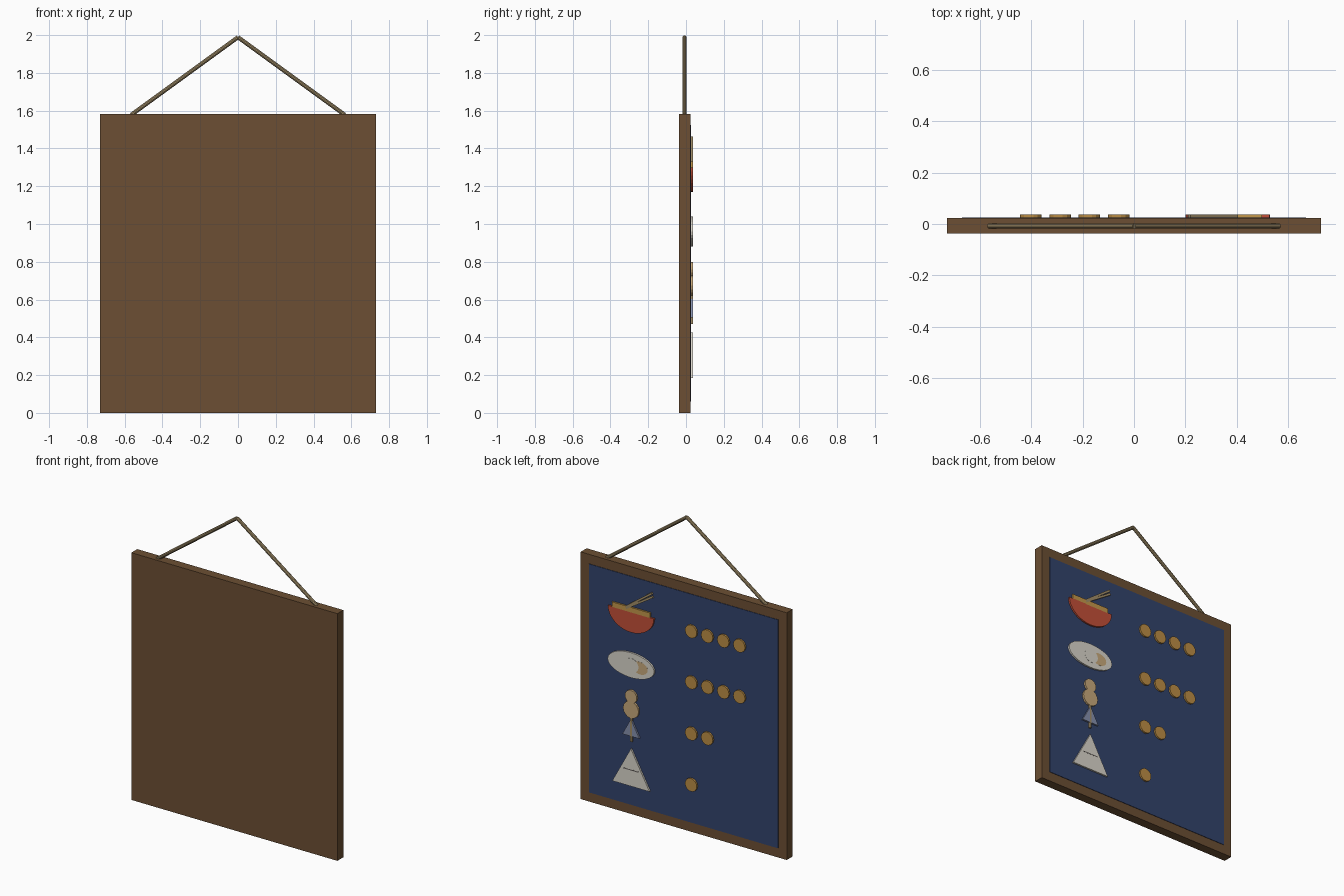
import bpy, bmesh, math
from mathutils import Vector

if "Cube" in bpy.data.objects:
    bpy.data.objects.remove(bpy.data.objects["Cube"])


def mat(name, r, g, b):
    m = bpy.data.materials.new(name)
    m.diffuse_color = (r, g, b, 1)
    m.use_nodes = True
    m.node_tree.nodes["Principled BSDF"].inputs["Base Color"].default_value = m.diffuse_color
    return m


WOOD = mat("brown wood", 0.15, 0.078, 0.033)
BLUE = mat("navy panel", 0.032, 0.056, 0.15)
RED = mat("bowl red", 0.55, 0.08, 0.04)
GOLD = mat("coin gold", 0.50, 0.27, 0.06)
NOODLE = mat("noodle yellow", 0.55, 0.31, 0.07)
WHITE = mat("rice white", 0.70, 0.67, 0.60)
TAN = mat("rope tan", 0.36, 0.27, 0.14)
BEIGE = mat("food beige", 0.58, 0.40, 0.20)
SLATE = mat("slate blue", 0.24, 0.28, 0.42)
DARK = mat("dark strip", 0.12, 0.11, 0.10)

PANEL_Y, ICON_Y = 0.026, 0.037   # panel surface and icon surface


def finish(name, bm, material):
    bmesh.ops.recalc_face_normals(bm, faces=bm.faces)
    me = bpy.data.meshes.new(name)
    bm.to_mesh(me)
    bm.free()
    me.materials.append(material)
    ob = bpy.data.objects.new(name, me)
    bpy.context.collection.objects.link(ob)
    return ob


def plate(name, outline, y0, y1, material):
    """Outline in x/z, extruded along y."""
    bm = bmesh.new()
    face = bm.faces.new([bm.verts.new((x, y0, z)) for x, z in outline])
    ext = bmesh.ops.extrude_face_region(bm, geom=[face])
    verts = [v for v in ext["geom"] if isinstance(v, bmesh.types.BMVert)]
    bmesh.ops.translate(bm, verts=verts, vec=(0, y1 - y0, 0))
    return finish(name, bm, material)


def rect(x0, x1, z0, z1):
    return [(x0, z0), (x1, z0), (x1, z1), (x0, z1)]


def ellipse(x, z, rx, rz, n=20, a0=0.0, a1=math.tau):
    full = abs(a1 - a0 - math.tau) < 1e-6
    steps = n if full else n + 1
    return [(x + rx * math.cos(a0 + (a1 - a0) * i / n),
             z + rz * math.sin(a0 + (a1 - a0) * i / n)) for i in range(steps)]


def bar(p, q, w0, w1):
    """Tapered strip between two x/z points."""
    p, q = Vector(p), Vector(q)
    d = (q - p).normalized()
    n = Vector((-d.y, d.x))
    return [tuple(v) for v in (p - n * w0, q - n * w1, q + n * w1, p + n * w0)]


def rod(name, p, q, r, material):
    p, q = Vector(p), Vector(q)
    bm = bmesh.new()
    bmesh.ops.create_cone(bm, cap_ends=True, segments=10, radius1=r, radius2=r,
                          depth=(q - p).length)
    rot = (q - p).to_track_quat('Z', 'Y').to_matrix()
    bmesh.ops.rotate(bm, verts=bm.verts, matrix=rot)
    bmesh.ops.translate(bm, verts=bm.verts, vec=(p + q) / 2)
    return finish(name, bm, material)


def icon(name, outline, material, lift=0.0):
    return plate(name, outline, PANEL_Y - 0.001, ICON_Y + lift, material)


# Board and raised panel
plate("board", rect(-0.73, 0.73, 0, 1.583), -0.037, 0.023, WOOD)
plate("panel", rect(-0.67, 0.67, 0.06, 1.523), 0.020, PANEL_Y, BLUE)

# Hanging rope
for side, s in (("left", -1), ("right", 1)):
    rod("rope_" + side, (s * 0.565, -0.008, 1.578), (0, -0.008, 1.989), 0.011, TAN)

# Coins: four, four, two, one
for row, count in enumerate((4, 4, 2, 1)):
    for i in range(count):
        icon(f"coin_{row + 1}_{i + 1}",
             ellipse(-0.06 - 0.114 * i, 1.289 - 0.3275 * row, 0.042, 0.042, 14), GOLD)

CX = 0.365
# Noodle bowl
icon("bowl", ellipse(CX, 1.30, 0.163, 0.13, 18, math.pi, math.tau), RED)
icon("noodles", rect(CX - 0.135, CX + 0.135, 1.298, 1.33), NOODLE)
icon("chopstick_lower", bar((0.40, 1.316), (0.213, 1.437), 0.006, 0.007), TAN, 0.0005)
icon("chopstick_upper", bar((0.40, 1.325), (0.217, 1.458), 0.006, 0.007), TAN, 0.0005)

# Oval dish with food
icon("dish", ellipse(CX, 0.96, 0.165, 0.08, 28), WHITE)
icon("food_side", ellipse(0.30, 0.958, 0.055, 0.04, 18), BEIGE, 0.0005)
icon("food_middle", ellipse(0.36, 0.96, 0.05, 0.045, 18), WHITE, 0.001)

# Skewer with two balls and a wedge
icon("skewer_wedge", [(CX - 0.06, 0.505), (CX + 0.06, 0.505), (CX, 0.615)], SLATE)
icon("skewer_stick", rect(CX - 0.007, CX + 0.007, 0.47, 0.79), TAN, 0.0004)
icon("skewer_ball_large", ellipse(CX, 0.675, 0.055, 0.055, 16), BEIGE, 0.0008)
icon("skewer_ball_small", ellipse(CX, 0.758, 0.042, 0.042, 16), BEIGE, 0.0008)

# Rice triangle
icon("rice_triangle", [(CX - 0.132, 0.185), (CX + 0.132, 0.185), (CX, 0.425)], WHITE)
icon("rice_strip", rect(CX - 0.055, CX + 0.055, 0.286, 0.292), DARK, 0.0005)
